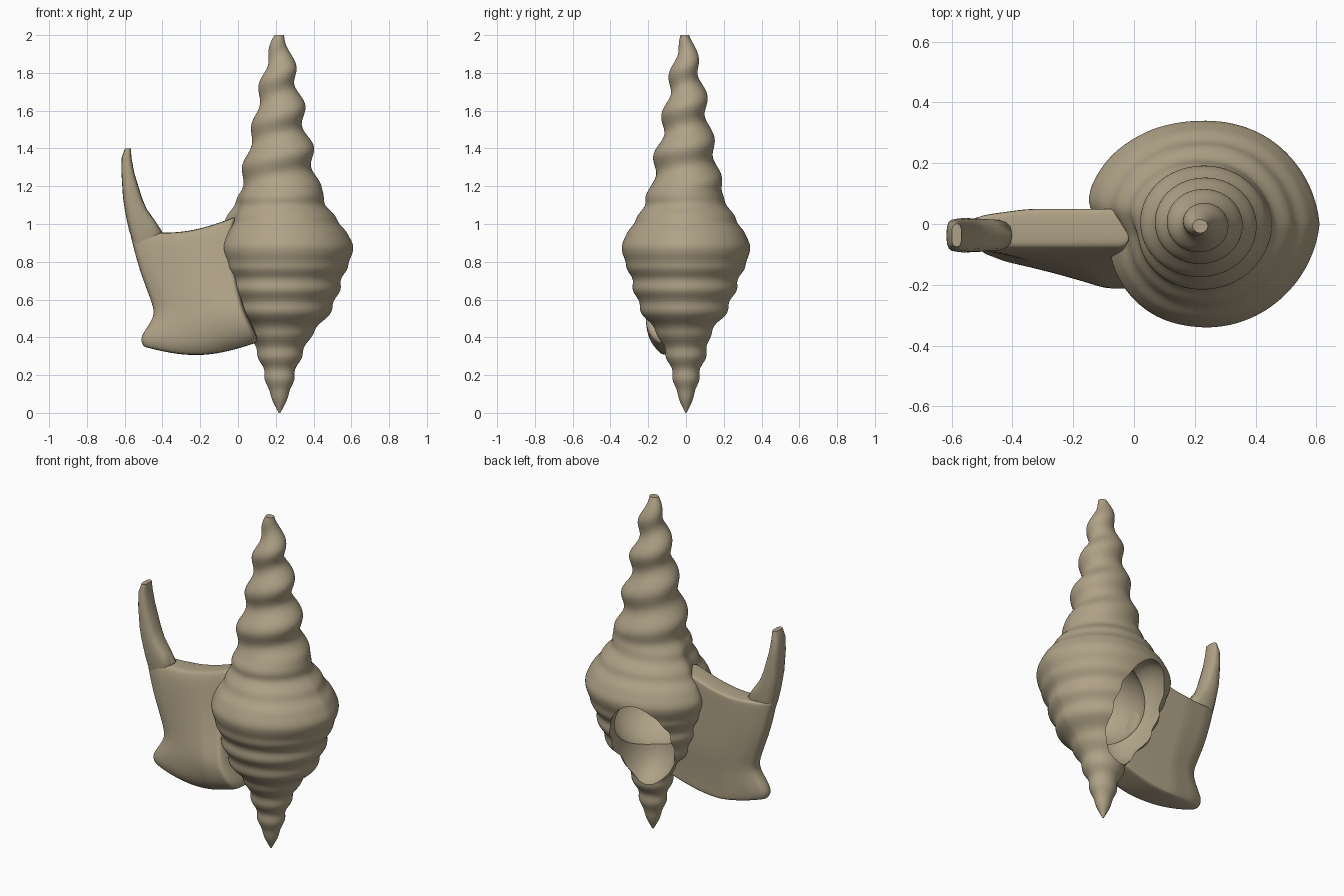
import bpy, bmesh, math

if "Cube" in bpy.data.objects:
    bpy.data.objects.remove(bpy.data.objects["Cube"])

AX = 0.22  # x of the shell axis
tan = bpy.data.materials.new("shell_tan")
tan.diffuse_color = (.43, .36, .24, 1)
tan.use_nodes = True
tan.node_tree.nodes["Principled BSDF"].inputs["Base Color"].default_value = tan.diffuse_color


def curve(pts, v):
    """Smooth 1D interpolation through (position, value) pairs."""
    if v <= pts[0][0]:
        return pts[0][1]
    if v >= pts[-1][0]:
        return pts[-1][1]
    n = len(pts)
    k = next(i for i in range(n - 1) if v <= pts[i + 1][0])

    def slope(i):
        a, b = pts[max(i - 1, 0)], pts[min(i + 1, n - 1)]
        return (b[1] - a[1]) / (b[0] - a[0])
    (x0, y0), (x1, y1) = pts[k], pts[k + 1]
    h = x1 - x0
    t = (v - x0) / h
    return ((2*t**3 - 3*t*t + 1) * y0 + (t**3 - 2*t*t + t) * h * slope(k)
            + (3*t*t - 2*t**3) * y1 + (t**3 - t*t) * h * slope(k + 1))


def ramp(a, b, v):
    t = min(1, max(0, (v - a) / (b - a)))
    return t * t * (3 - 2 * t)


def loft(name, rings):
    """Closed skin through a list of equal-length rings."""
    bm = bmesh.new()
    rows = [[bm.verts.new(p) for p in r] for r in rings]
    n = len(rows[0])
    for a, b in zip(rows, rows[1:]):
        for i in range(n):
            j = (i + 1) % n
            bm.faces.new((a[i], a[j], b[j], b[i]))
    for r in (rows[0], rows[-1]):
        for i in range(n // 2 - 1):
            bm.faces.new((r[i], r[i + 1], r[n - 2 - i], r[n - 1 - i]))
    bmesh.ops.recalc_face_normals(bm, faces=bm.faces)
    me = bpy.data.meshes.new(name)
    bm.to_mesh(me)
    bm.free()
    me.materials.append(tan)
    ob = bpy.data.objects.new(name, me)
    bpy.context.collection.objects.link(ob)
    return ob


def finish(ob, angle):
    bpy.ops.object.select_all(action='DESELECT')
    ob.select_set(True)
    bpy.context.view_layer.objects.active = ob
    for m in list(ob.modifiers):
        bpy.ops.object.modifier_apply(modifier=m.name)
    bpy.ops.object.shade_smooth_by_angle(angle=math.radians(angle))


# Shell body: spindle profile, uneven girth and spiral ridges
profile = [(0, .004), (.06, .035), (.13, .06), (.2, .08), (.28, .106), (.36, .143),
           (.43, .18), (.5, .245), (.55, .275), (.62, .305), (.7, .33), (.78, .36),
           (.87, .39), (.93, .37), (1.03, .30), (1.1, .25), (1.18, .218),
           (1.28, .187), (1.4, .168), (1.5, .138), (1.63, .12), (1.73, .096),
           (1.84, .075), (1.94, .046), (2, .024)]
girth = [(0, 1), (45, .93), (90, .87), (120, .9), (150, .96), (168, .965), (180, .86),
         (190, .80), (212, .83), (240, .86), (270, .87), (315, .92), (360, 1)]


def shell_radius(z, th):
    spiral = .016 * ramp(1.0, 1.3, z) * (1 - .5 * ramp(1.75, 2, z))
    rings = .007 * ramp(.02, .25, z) * (1 - ramp(.72, .85, z))
    low = curve(girth, math.degrees(th))
    high = 1 - .1 * math.sin(th) ** 2
    g = high + (low - high) * ramp(1.3, 1.0, z) * ramp(.2, .45, z)
    r = curve(profile, z) * g
    r += spiral * math.cos(2 * math.pi * (z - 1.63) / .217 - th)
    r += rings * math.cos(2 * math.pi * (z - .53) / .12)
    r += .004 * ramp(.92, 1.0, z) * ramp(1.25, 1.1, z) * math.cos(2 * math.pi * (z - 1.05) / .1)
    return max(r, .003)


SEG, ROWS = 128, 220
rings = []
for k in range(ROWS + 1):
    z = 2 * k / ROWS
    ring = []
    for i in range(SEG):
        th = 2 * math.pi * i / SEG
        r = shell_radius(z, th)
        ring.append((AX + r * math.cos(th), r * math.sin(th), z))
    rings.append(ring)
shell = loft("shell_body", rings)

# Aperture: leaning oval mouth in the back, opening into a wider chamber
cutters = []
for name, loc, rot, size in (
        ("mouth_cutter", (.155, .195, .605), (-24, -8, 0), (.18, .23, .31)),
        ("chamber_cutter", (.235, .0, .73), (0, 0, 0), (.25, .24, .24))):
    bpy.ops.mesh.primitive_uv_sphere_add(segments=64, ring_count=40, radius=1, location=loc,
                                         rotation=[math.radians(a) for a in rot])
    cutter = bpy.context.object
    cutter.name = name
    cutter.scale = size
    cutter.data.materials.append(tan)
    cutter.hide_render = True
    m = shell.modifiers.new(name, 'BOOLEAN')
    m.operation, m.solver, m.object = 'DIFFERENCE', 'EXACT', cutter
    cutters.append(cutter)
finish(shell, 40)
for cutter in cutters:
    bpy.data.objects.remove(cutter)

# Flared wing: left x,z / right x,z / front y left,right / back y left,right / sag
wing_rows = [
    (-.50, .350, .10, .372, -.09, -.14, -.03, .02, -.055),
    (-.505, .36, .105, .38, -.10, -.15, -.02, .03, -.055),
    (-.525, .40, .10, .42, -.11, -.20, -.01, .03, -.04),
    (-.445, .50, .05, .51, -.10, -.22, .00, .04, 0),
    (-.445, .56, .02, .60, -.09, -.19, .01, .05, 0),
    (-.52, .74, -.02, .78, -.09, -.13, .02, .05, 0),
    (-.56, .90, -.03, .95, -.09, -.10, .02, .05, -.03),
    (-.575, .96, -.01, 1.03, -.08, -.08, .02, .05, -.045),
    (-.575, .97, -.01, 1.04, -.07, -.06, .01, .045, -.045)]
N = 14
rings = []
for lx, lz, rx, rz, fl, fr, bl, br, sag in wing_rows:
    front, back = [], []
    for i in range(N + 1):
        s = i / N
        x = lx + (rx - lx) * s
        z = lz + (rz - lz) * s + sag * math.sin(math.pi * s)
        f = fl + (fr - fl) * min(1, s * 1.4)
        b = bl + (br - bl) * min(1, s * 2.5)
        mid, half = (f + b) / 2, (b - f) / 2 * (.65 + .35 * min(1, s * 8))
        front.append((x, mid - half, z))
        back.append((x, mid + half, z))
    rings.append(front + back[::-1])
wing = loft("wing", rings)
wing.modifiers.new("smooth", 'SUBSURF').levels = 2
finish(wing, 45)

# Horn rising from the outer corner: z, centre x, half width, half depth
horn_rows = [(.82, -.50, .03, .03), (.90, -.495, .06, .045), (.96, -.488, .087, .053),
             (1.02, -.515, .074, .055), (1.08, -.542, .058, .056), (1.14, -.559, .05, .057),
             (1.27, -.583, .034, .054), (1.35, -.590, .026, .048), (1.40, -.583, .016, .038)]


def boxy(v):
    return math.copysign(abs(v) ** .7, v)


rings = []
for z, cx, w, d in horn_rows:
    rings.append([(cx + w * boxy(math.cos(a)), -.037 + d * boxy(math.sin(a)), z)
                  for a in (2 * math.pi * i / 16 for i in range(16))])
horn = loft("wing_horn", rings)
finish(horn, 50)
